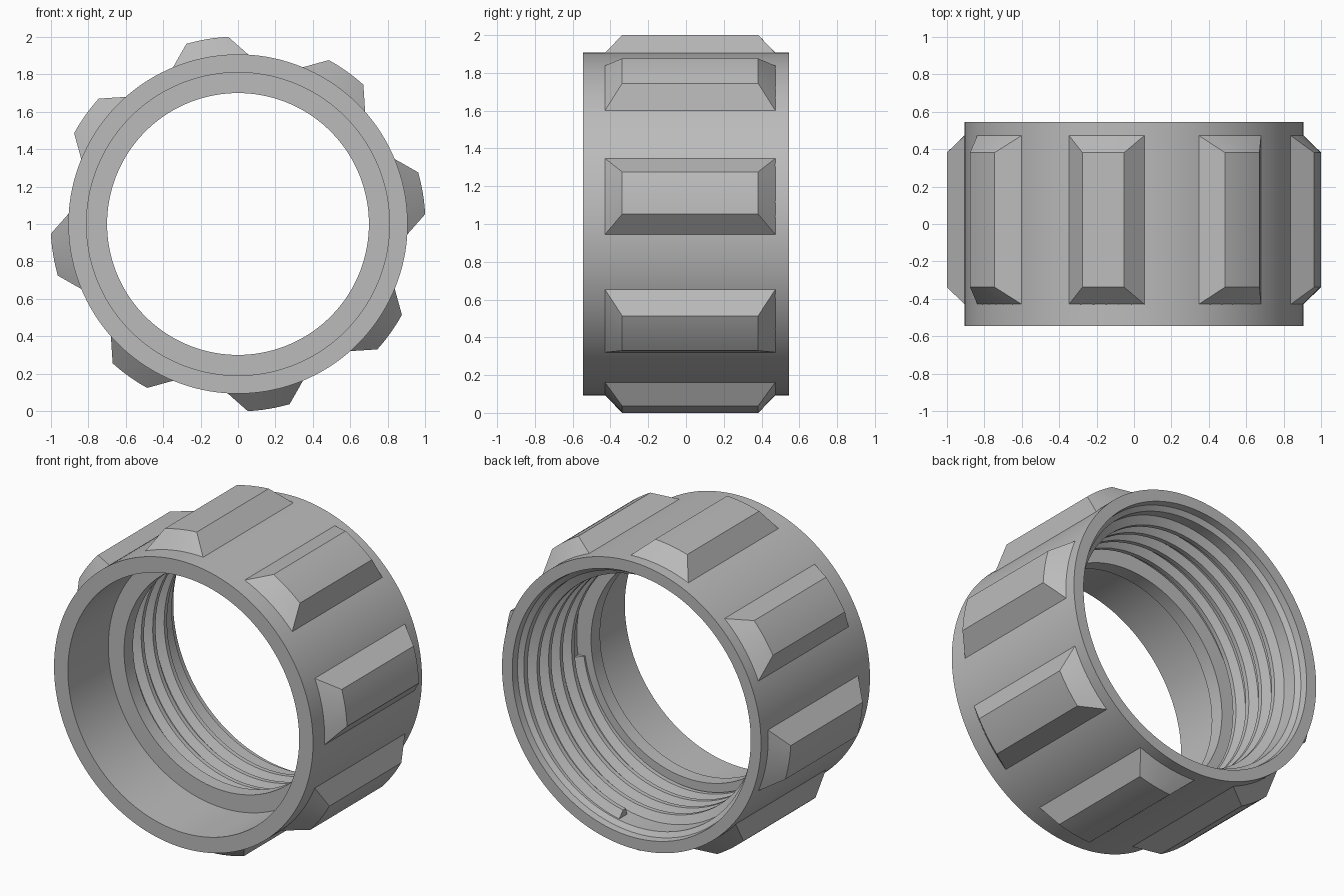
import bpy, bmesh
from math import sin, cos, radians, tau

cube = bpy.data.objects.get("Cube")
if cube:
    bpy.data.objects.remove(cube, do_unlink=True)

grey = bpy.data.materials.new("plain_grey")
grey.use_nodes = True
GREY = (0.5, 0.5, 0.5, 1)
grey.diffuse_color = GREY
grey.node_tree.nodes["Principled BSDF"].inputs["Base Color"].default_value = GREY

AXIS_Z = 1.0


def polar(r, angle, y):
    """Point around the horizontal y axis of the ring."""
    return (r * cos(angle), y, AXIS_Z + r * sin(angle))


def loft(name, sections, closed, smooth=30):
    """Skin a row of equal closed sections; join the ends or cap them."""
    bm = bmesh.new()
    rows = [[bm.verts.new(p) for p in s] for s in sections]
    n = len(rows[0])
    pairs = list(zip(rows, rows[1:]))
    if closed:
        pairs.append((rows[-1], rows[0]))
    for a, b in pairs:
        for i in range(n):
            j = (i + 1) % n
            bm.faces.new((a[i], a[j], b[j], b[i]))
    if not closed:
        bm.faces.new(rows[0])
        bm.faces.new(rows[-1])
    bmesh.ops.recalc_face_normals(bm, faces=bm.faces)
    mesh = bpy.data.meshes.new(name)
    bm.to_mesh(mesh)
    bm.free()
    mesh.materials.append(grey)
    obj = bpy.data.objects.new(name, mesh)
    bpy.context.collection.objects.link(obj)
    bpy.ops.object.select_all(action='DESELECT')
    obj.select_set(True)
    bpy.context.view_layer.objects.active = obj
    bpy.ops.object.shade_smooth_by_angle(angle=radians(smooth))
    return obj


# Ring body: lathed wall with front counterbore, inner ledge and rear lead-in
OUTER, BORE, ROOT, HOLE, HALF = 0.907, 0.81, 0.80, 0.70, 0.545
LEDGE_FRONT, LEDGE_BACK = -0.14, -0.05
profile = [(OUTER, -HALF), (OUTER, HALF), (0.835, HALF), (0.83, 0.50),
           (ROOT, 0.48), (ROOT, LEDGE_BACK), (HOLE, LEDGE_BACK),
           (HOLE, LEDGE_FRONT), (BORE, LEDGE_FRONT), (BORE, -HALF)]
SEGMENTS = 144
loft("ring_body",
     [[polar(r, tau * k / SEGMENTS, y) for r, y in profile] for k in range(SEGMENTS)],
     closed=True)

# Internal right-hand thread: trapezoid swept along a helix
PITCH, TURNS, STEPS, CREST = 0.115, 4.2, 96, 0.75
tooth = [(ROOT + 0.01, -0.045), (CREST, -0.014), (CREST, 0.014), (ROOT + 0.01, 0.045)]
sections = []
for k in range(int(TURNS * STEPS) + 1):
    turn = k / STEPS
    angle = radians(-80) + tau * turn
    y0 = 0.43 - PITCH * turn
    sections.append([polar(r, angle, y0 + dy) for r, dy in tooth])
loft("inner_thread", sections, closed=False)

# Grip ribs: eight raised blocks with sloped sides and curved tops
ARC = 6
Y_MID = 0.022


def rib_section(t, centre):
    """Slice across a rib at one end (t = -1) to the other (t = 1)."""
    low, high = radians(13.1), radians(6.5)
    length = 0.452 if abs(t) > 1 else 0.36
    return low, high, Y_MID + (length if t > 0 else -length), centre


def grip_rib(name, centre):
    # Stacked outlines: buried foot, base on the wall, raised top
    layers = []
    for r, half_angle, half_len in ((0.88, 13.1, 0.452), (0.906, 13.1, 0.452),
                                    (1.002, 6.5, 0.36)):
        span = [centre + radians(half_angle) * (2 * i / ARC - 1) for i in range(ARC + 1)]
        front = [polar(r, a, Y_MID - half_len) for a in span]
        back = [polar(r, a, Y_MID + half_len) for a in reversed(span)]
        layers.append(front + back)
    obj = loft(name, layers, closed=False, smooth=20)
    # Replace the flat cap by strips that follow the curved top
    bm = bmesh.new()
    bm.from_mesh(obj.data)
    bmesh.ops.delete(bm, geom=[f for f in bm.faces if len(f.verts) > 4], context='FACES_ONLY')
    bm.verts.ensure_lookup_table()
    top = bm.verts[-2 * (ARC + 1):]
    for i in range(ARC):
        bm.faces.new((top[i], top[i + 1], top[-2 - i], top[-1 - i])).smooth = True
    bmesh.ops.recalc_face_normals(bm, faces=bm.faces)
    bm.to_mesh(obj.data)
    bm.free()
    bpy.ops.object.shade_smooth_by_angle(angle=radians(20))


for k in range(8):
    grip_rib(f"grip_rib_{k + 1}", radians(9.5 + 45 * k))
